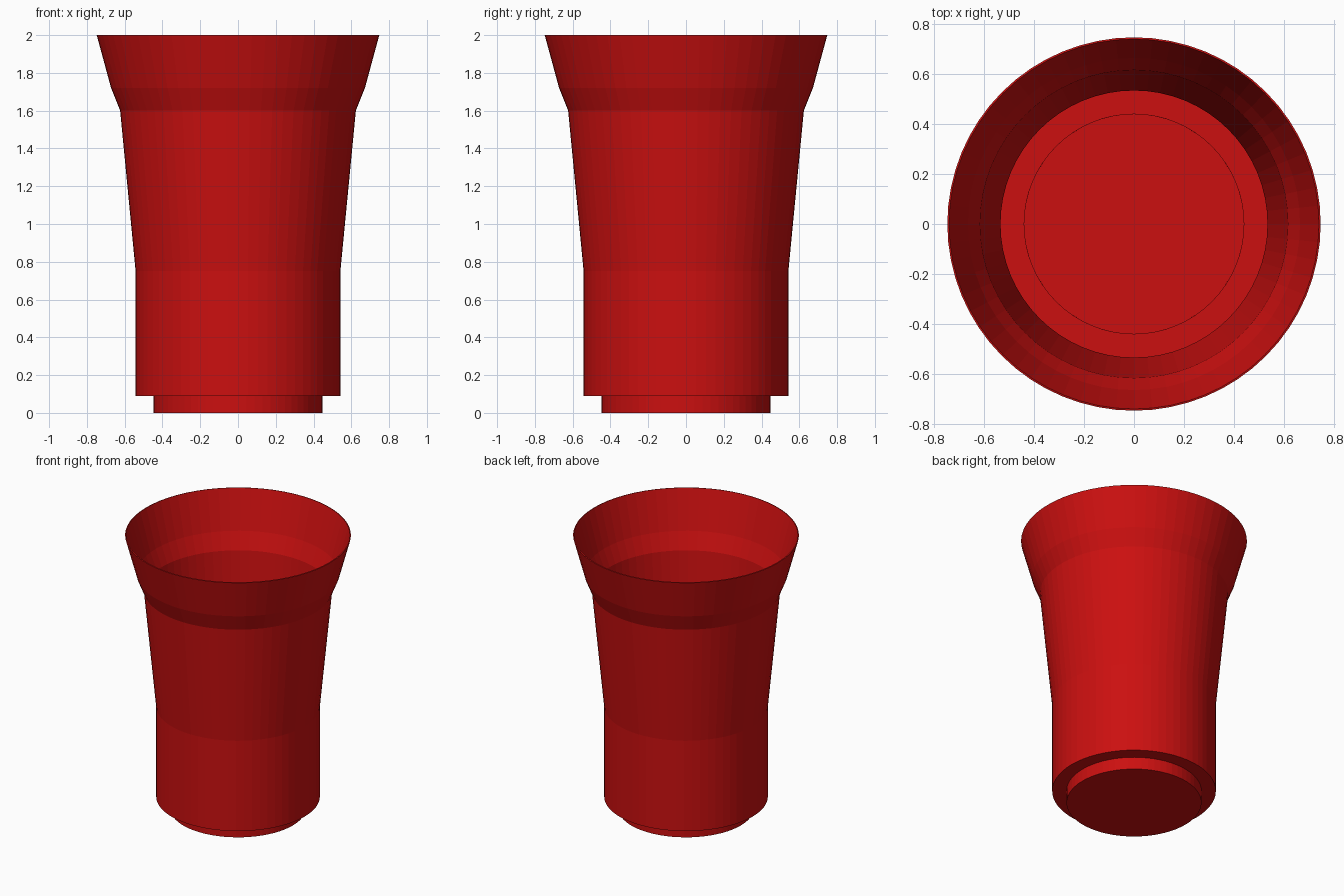
import bpy, bmesh, math

cube = bpy.data.objects.get("Cube")
if cube:
    bpy.data.objects.remove(cube, do_unlink=True)

# Red plastic
red = bpy.data.materials.new("red_plastic")
red.use_nodes = True
colour = (0.6, 0.005, 0.005, 1)
red.diffuse_color = colour
red.node_tree.nodes["Principled BSDF"].inputs["Base Color"].default_value = colour

SEGMENTS = 64

# Outer cup profile (radius, height): foot, stepped base, tapered body, flared lip
profile = [(0.447, 0), (0.447, 0.09), (0.542, 0.09), (0.542, 0.75),
           (0.624, 1.6), (0.672, 1.72), (0.748, 2)]


def ring(bm, radius, height):
    angles = [2 * math.pi * i / SEGMENTS for i in range(SEGMENTS)]
    return [bm.verts.new((radius * math.cos(a), radius * math.sin(a), height))
            for a in angles]


bm = bmesh.new()
rings = [ring(bm, r, z) for r, z in profile]
for low, high in zip(rings, rings[1:]):
    for i in range(SEGMENTS):
        j = (i + 1) % SEGMENTS
        bm.faces.new((low[i], low[j], high[j], high[i]))

# Closed bottom, facing down
bm.faces.new(list(reversed(rings[0])))

mesh = bpy.data.meshes.new("cup")
bm.to_mesh(mesh)
bm.free()
mesh.materials.append(red)
cup = bpy.data.objects.new("cup", mesh)
bpy.context.collection.objects.link(cup)

# Thin wall, grown inwards
wall = cup.modifiers.new("thin_wall", 'SOLIDIFY')
wall.thickness = 0.007
wall.offset = -1
wall.use_even_offset = True
